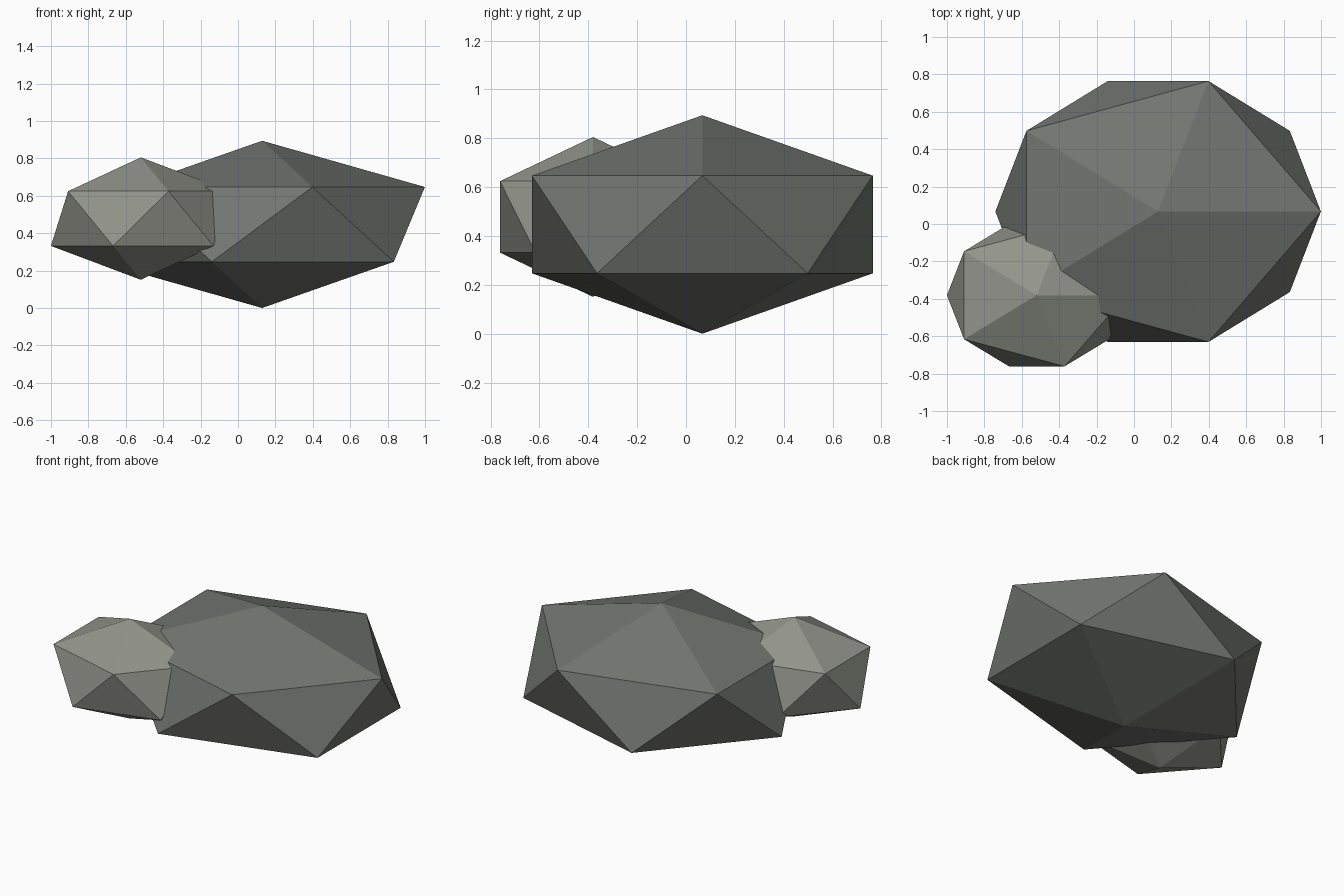
import bpy

if "Cube" in bpy.data.objects:
    bpy.data.objects.remove(bpy.data.objects["Cube"])


def stone(name, center, radii, color):
    """Faceted rock: a squashed 20-sided icosphere."""
    bpy.ops.mesh.primitive_ico_sphere_add(subdivisions=1, radius=1, location=center)
    ob = bpy.context.object
    ob.name = name
    ob.scale = radii
    bpy.ops.object.transform_apply(location=False, rotation=False, scale=True)
    bpy.ops.object.shade_flat()
    mat = bpy.data.materials.new(name + "_grey")
    mat.diffuse_color = (*color, 1)
    mat.use_nodes = True
    mat.node_tree.nodes["Principled BSDF"].inputs["Base Color"].default_value = mat.diffuse_color
    ob.data.materials.append(mat)
    return ob


# Large flat boulder
stone("large_rock", (0.129, 0.067, 0.447), (0.973, 0.82, 0.447), (0.17, 0.18, 0.165))

# Smaller, lighter rock pushed into its front left side
stone("small_rock", (-0.52, -0.381, 0.478), (0.537, 0.447, 0.327), (0.29, 0.30, 0.26))
